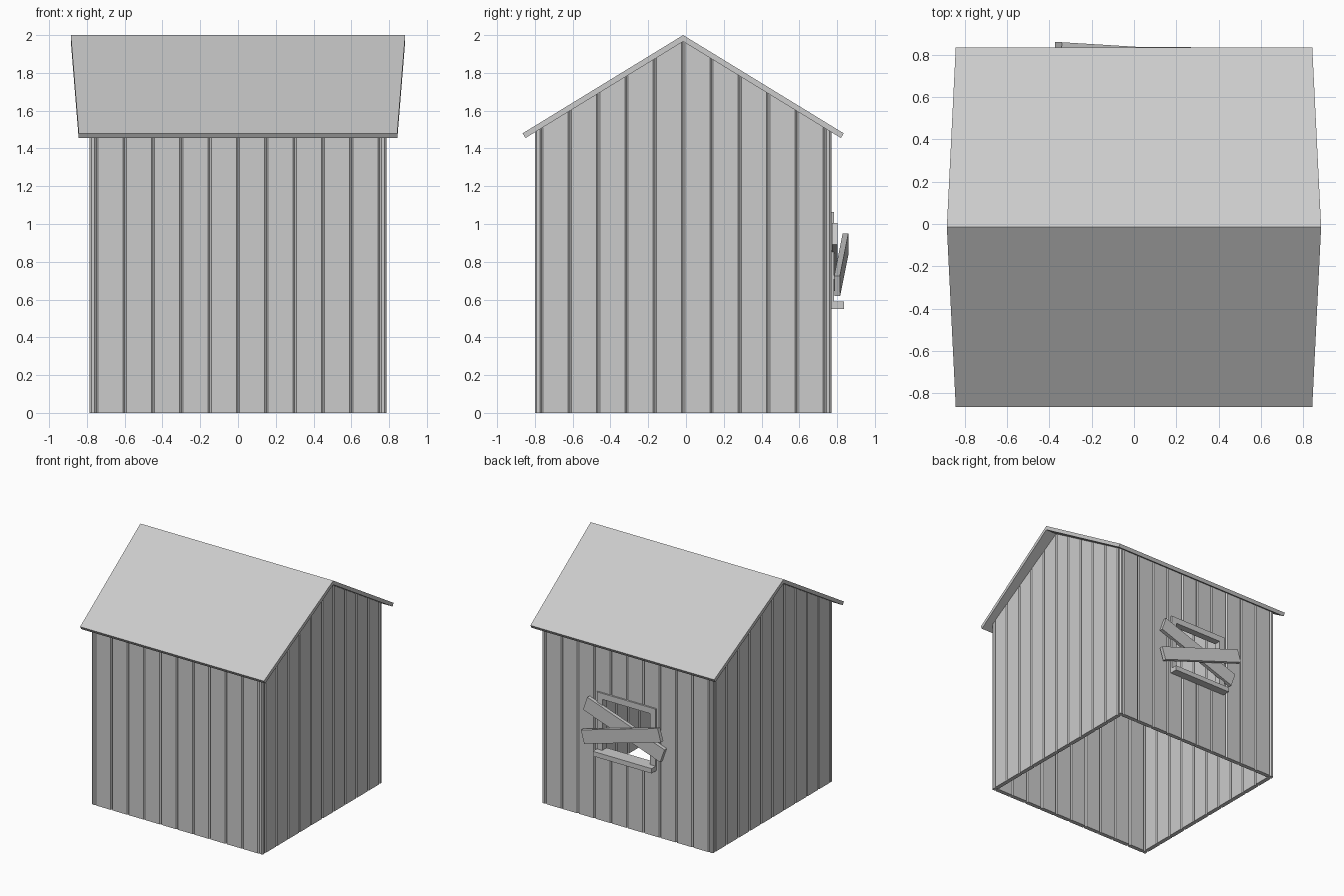
import bpy, bmesh, math
from mathutils import Matrix, Vector

if "Cube" in bpy.data.objects:
    bpy.data.objects.remove(bpy.data.objects["Cube"])

grey = bpy.data.materials.new("weathered grey")
grey.use_nodes = True
COLOUR = (0.6, 0.6, 0.6, 1)
grey.diffuse_color = COLOUR
grey.node_tree.nodes["Principled BSDF"].inputs["Base Color"].default_value = COLOUR

MID_Y = -0.015            # the shed is centred a little forward
HALF = 0.785              # half width of the walls
THICK = 0.035             # wall thickness
SLOPE = 0.612             # roof pitch
BEVEL = 0.009             # plank edge chamfer


def finish(bm, name):
    bmesh.ops.recalc_face_normals(bm, faces=bm.faces[:])
    mesh = bpy.data.meshes.new(name)
    bm.to_mesh(mesh)
    bm.free()
    mesh.materials.append(grey)
    obj = bpy.data.objects.new(name, mesh)
    bpy.context.collection.objects.link(obj)
    return obj


def prism(bm, bottom, top):
    """Solid between two matching rings of points."""
    a = [bm.verts.new(p) for p in bottom]
    b = [bm.verts.new(p) for p in top]
    bm.faces.new(a)
    bm.faces.new(b)
    for i in range(len(a)):
        j = (i + 1) % len(a)
        bm.faces.new((a[i], a[j], b[j], b[i]))


def under_roof(y):
    return 1.966 - SLOPE * abs(y - MID_Y)


def wall(name, cuts, place):
    """Row of chamfered planks; place maps (along, depth) to x and y."""
    bm = bmesh.new()
    for u0, u1 in zip(cuts, cuts[1:]):
        c = BEVEL
        ring = [(u0 + c, 0), (u1 - c, 0), (u1, c), (u1, THICK - c),
                (u1 - c, THICK), (u0 + c, THICK), (u0, THICK - c), (u0, c)]
        plan = [place(u, d) for u, d in ring]
        prism(bm, [(x, y, 0) for x, y in plan],
              [(x, y, under_roof(y)) for x, y in plan])
    return bm


def box(name, x, y, z):
    bm = bmesh.new()
    ring = [(x[0], y[0]), (x[1], y[0]), (x[1], y[1]), (x[0], y[1])]
    prism(bm, [(*p, z[0]) for p in ring], [(*p, z[1]) for p in ring])
    return finish(bm, name)


# Plank walls
grooves = [-0.75 + 0.15 * i for i in range(11)]
long_cuts = [-HALF] + grooves + [HALF]
finish(wall("front_wall", long_cuts, lambda u, d: (u, MID_Y - HALF + d)), "front_wall")
for side, name in ((1, "left_wall"), (-1, "right_wall")):
    place = lambda u, d: (side * (HALF - d), MID_Y + u)
    finish(wall(name, grooves, place), name)

# Back wall with a window opening
WIN_X, WIN_Z0, WIN_Z1 = 0.27, 0.55, 1.063
BAR = 0.05
ox, oz0, oz1 = WIN_X - BAR / 2, WIN_Z0 + 0.02, WIN_Z1 - BAR / 2
bm = wall("back_wall", long_cuts, lambda u, d: (u, MID_Y + HALF - d))
for co, no in (((ox, 0, 0), (1, 0, 0)), ((-ox, 0, 0), (1, 0, 0)),
               ((0, 0, oz0), (0, 0, 1)), ((0, 0, oz1), (0, 0, 1))):
    bmesh.ops.bisect_plane(bm, geom=bm.verts[:] + bm.edges[:] + bm.faces[:],
                           plane_co=co, plane_no=no)
hole = []
for f in bm.faces:
    m = f.calc_center_median()
    if abs(m.x) < ox and oz0 < m.z < oz1:
        hole.append(f)
bmesh.ops.delete(bm, geom=hole, context='FACES')
finish(bm, "back_wall")

# Window frame and sill
BACK = MID_Y + HALF
depth = (BACK - THICK - 0.01, BACK + 0.013)
box("window_frame_top", (-WIN_X, WIN_X), depth, (WIN_Z1 - BAR, WIN_Z1))
for s, name in ((1, "left"), (-1, "right")):
    xs = sorted((s * WIN_X, s * (WIN_X - BAR)))
    box("window_frame_" + name, xs, depth, (WIN_Z0 + 0.04, WIN_Z1 - BAR))
box("window_sill", (-WIN_X, WIN_X), (depth[0], BACK + 0.066), (WIN_Z0, WIN_Z0 + 0.04))

# Boards nailed over the window
for name, centre, length, width, tilt, yaw in (
        ("lower_board", (0.01, 0.823, 0.785), 0.77, 0.11, 17, -3.5),
        ("upper_board", (0.01, 0.787, 0.825), 0.75, 0.12, -19.3, 0)):
    board = box(name, (-length / 2, length / 2), (-0.015, 0.015), (-width / 2, width / 2))
    board.data.transform(Matrix.Translation(Vector(centre))
                         @ Matrix.Rotation(math.radians(yaw), 4, 'Z')
                         @ Matrix.Rotation(math.radians(tilt), 4, 'Y'))

# Gabled roof, wider at the ridge than at the eaves
bm = bmesh.new()
profile = [(-0.85, 1.48), (0, 2.0), (0.85, 1.48), (0.835, 1.455), (0, 1.966), (-0.835, 1.455)]
ends = []
for s in (-1, 1):
    ends.append([(s * (0.885 - 0.042 * abs(y) / 0.85), MID_Y + y, z) for y, z in profile])
prism(bm, *ends)
finish(bm, "roof")
